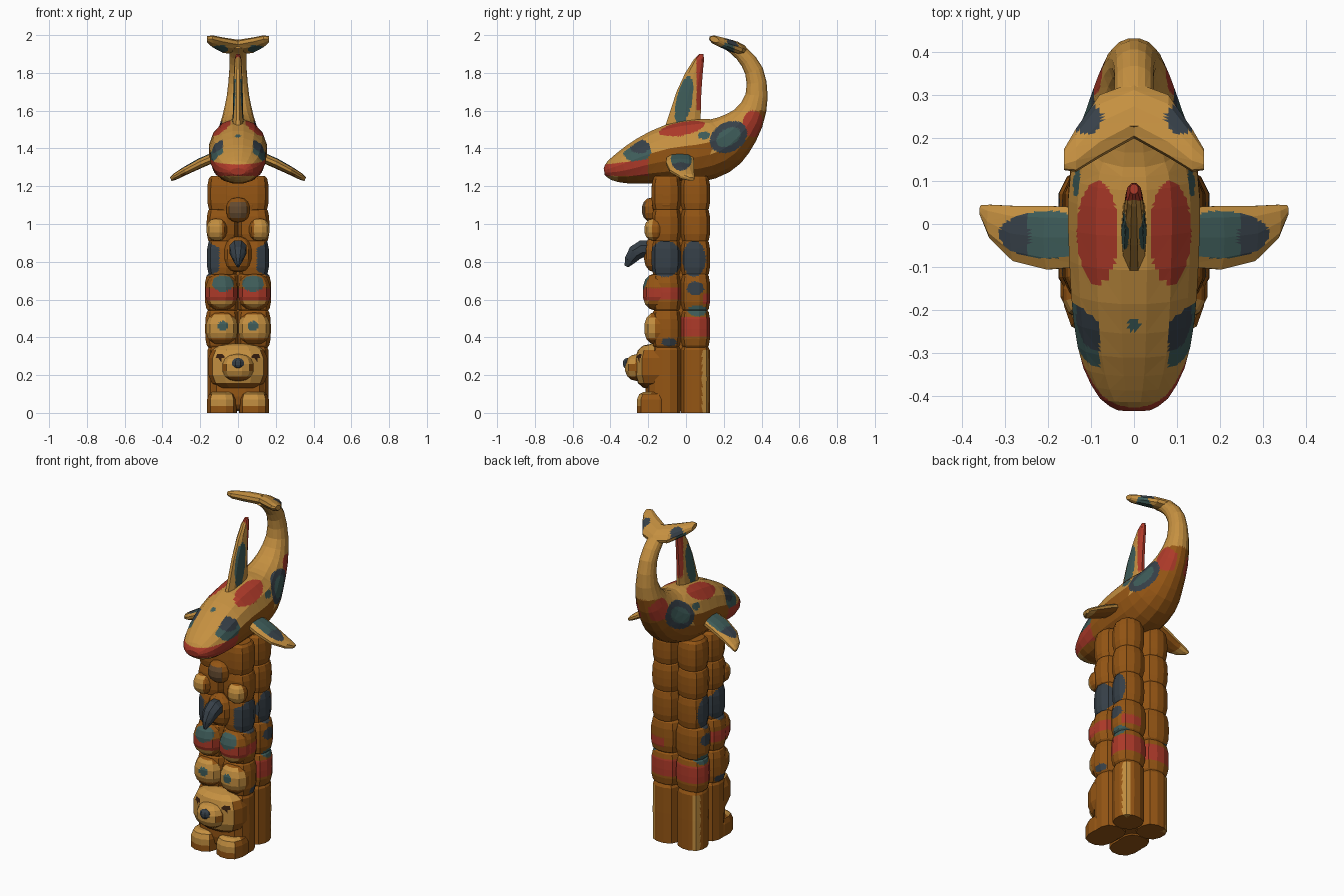
import bpy, bmesh, math
from mathutils import Vector as V

COLORS = [("tan wood", (0.56, 0.28, 0.052)), ("brown wood", (0.30, 0.092, 0.007)),
          ("red paint", (0.42, 0.042, 0.022)), ("teal paint", (0.048, 0.107, 0.1)),
          ("slate paint", (0.038, 0.052, 0.066)), ("dark brown", (0.035, 0.012, 0.004)),
          ("grey brown", (0.13, 0.07, 0.03))]
TAN, BROWN, RED, TEAL, SLATE, DARK, GREY = range(7)
MATS = []
for name, c in COLORS:
    m = bpy.data.materials.new(name)
    m.diffuse_color = (*c, 1)
    MATS.append(m)


def ell(a, b, ca, cb, ra, rb):
    return ((a - ca) / ra) ** 2 + ((b - cb) / rb) ** 2 < 1


def loft(name, rings, paint, n=12, p=2.0, cuts=3):
    """Skin rings of (centre, u axis, v axis), then paint faces by rule."""
    bm = bmesh.new()
    rows = []
    for c, u, v in rings:
        row = []
        for i in range(n):
            a = 2 * math.pi * (i + 0.5) / n
            ca, sa = math.cos(a), math.sin(a)
            k = (abs(ca) ** p + abs(sa) ** p) ** (-1 / p)
            row.append(bm.verts.new(V(c) + V(u) * ca * k + V(v) * sa * k))
        rows.append(row)
    for r, q in zip(rows, rows[1:]):
        for i in range(n):
            j = (i + 1) % n
            bm.faces.new((r[i], r[j], q[j], q[i]))
    for row, ring in ((rows[0], rings[0]), (rows[-1], rings[-1])):
        mid = bm.verts.new(ring[0])
        for i in range(n):
            bm.faces.new((row[i], row[(i + 1) % n], mid))
    bmesh.ops.recalc_face_normals(bm, faces=bm.faces)
    bmesh.ops.triangulate(bm, faces=bm.faces)
    # flat subdivision keeps the facets but gives the paint clean borders
    if callable(paint):
        bmesh.ops.subdivide_edges(bm, edges=bm.edges, cuts=cuts, use_grid_fill=True)
        bm.normal_update()
    for f in bm.faces:
        f.material_index = paint(f.calc_center_median(), f.normal) if callable(paint) else paint
    me = bpy.data.meshes.new(name)
    bm.to_mesh(me)
    bm.free()
    for m in MATS:
        me.materials.append(m)
    ob = bpy.data.objects.new(name, me)
    bpy.context.collection.objects.link(ob)


def stack(name, c, r, profile, paint, n=12, p=2.0):
    """Vertical solid: profile holds (height -1..1, scale) pairs."""
    loft(name, [((c[0], c[1], c[2] + r[2] * h), (r[0] * s, 0, 0), (0, r[1] * s, 0))
                for h, s in profile], paint, n, p)


def blob(name, c, r, paint, n=12, p=2.3, e=0.85):
    angles = [math.pi * (i + 0.2) / 7.4 for i in range(8)]
    stack(name, c, r, [(-math.copysign(abs(math.cos(a)) ** e, math.cos(a)), math.sin(a) ** e)
                       for a in angles], paint, n, p)


LOG = [(-1, 0.75), (-0.85, 0.9), (-0.5, 0.985), (0, 1), (0.5, 0.985), (0.85, 0.9), (1, 0.75)]
BASE = [(-1, 0.97), (0, 0.98), (0.85, 0.97), (1, 0.8)]


# ---- pole: two by two logs, carved in levels
def back_paint(q, n):
    x, y, z = abs(q.x), q.y, q.z
    if z < 0.33 and x > 0.125 and y > 0.085:
        return TAN
    if 0.41 < z < 0.505 and (x > 0.1 or y > 0.08):
        return RED
    if ell(y, z, 0.05, 0.66, 0.045, 0.035) and x > 0.1:
        return SLATE
    if ell(y, z, 0.06, 0.54, 0.05, 0.03) and x > 0.1:
        return TEAL
    if x > 0.1 and ell(y, z, 0.043, 0.815, 0.062, 0.095):
        return SLATE
    if 0.58 < z < 0.63 and y > 0.09 and q.x > 0.06:
        return RED
    return BROWN


def front_paint(q, n):
    x, y, z = abs(q.x), q.y, q.z
    if x > 0.1 and ell(y, z, -0.11, 0.815, 0.09, 0.096):
        return SLATE
    if 0.6 < z < 0.665 and (x > 0.1 or y < -0.15):
        return RED
    if ell(y, z, -0.09, 0.375, 0.04, 0.022) and x > 0.1:
        return SLATE
    return BROWN


LEVELS = [(0, 0.36, 0.082), (0.34, 0.55, 0.092), (0.535, 0.74, 0.094),
          (0.72, 0.92, 0.082), (0.9, 1.085, 0.084), (1.065, 1.255, 0.08)]
stack("pole_core", (0, -0.027, 0.62), (0.1, 0.09, 0.61), [(-1, 1), (1, 1)], BROWN, 12, 4)
for s in (-1, 1):
    for i, (z0, z1, r) in enumerate(LEVELS):
        prof = BASE if i == 0 else LOG
        size = (r, 0.079, (z1 - z0) / 2)
        stack("back_log", (s * 0.083, 0.05, (z0 + z1) / 2), size, prof, back_paint, 12, 2.7)
        stack("front_log", (s * 0.083, -0.104, (z0 + z1) / 2), size, prof, front_paint, 12, 2.7)


# ---- bottom level: bear
def bear_paint(q, n):
    if q.y < -0.12 and ell(abs(q.x), q.z, 0.095, 0.295, 0.02, 0.016):
        return DARK
    return TAN if q.y < -0.16 and n.z > -0.45 and abs(n.x) < 0.8 else BROWN


blob("bear_head", (0, -0.155, 0.245), (0.16, 0.115, 0.122), bear_paint, 14, 2.7, 0.65)
blob("bear_belly", (0, -0.14, 0.13), (0.15, 0.075, 0.12), BROWN, 12, 2.7, 0.65)
blob("bear_snout", (0, -0.25, 0.24), (0.085, 0.075, 0.072), bear_paint)
blob("bear_nose", (0, -0.308, 0.262), (0.034, 0.028, 0.028), SLATE, 8)
for s in (-1, 1):
    stack("bear_foot", (s * 0.085, -0.165, 0.055), (0.079, 0.095, 0.055),
          [(-1, 1), (0.3, 1), (0.8, 0.88), (1, 0.65)],
          lambda q, n: TAN if q.z > 0.035 and q.y < -0.17 and abs(n.x) < 0.5 else BROWN, 12, 2.7)

    # ---- second and third levels: bulging eyes and painted cheeks
    blob("round_eye", (s * 0.086, -0.145, 0.447), (0.086, 0.078, 0.09),
         lambda q, n: TEAL if q.y < -0.15 and ell(abs(q.x), q.z, 0.08, 0.46, 0.027, 0.026)
         else TAN if n.y < -0.35 and 0.4 < q.z < 0.52 else BROWN)
    blob("painted_cheek", (s * 0.087, -0.148, 0.64), (0.088, 0.084, 0.1),
         lambda q, n: TEAL if q.y < -0.16 and ell(abs(q.x), q.z, 0.08, 0.685, 0.058, 0.042)
         else RED if 0.595 < q.z < 0.66 else TAN if q.z < 0.595 and q.y < -0.2 else BROWN)

    # ---- fifth level: paws below the muzzle
    blob("top_paw", (s * 0.112, -0.165, 0.97), (0.056, 0.057, 0.06),
         lambda q, n: TAN if n.y < -0.3 and abs(q.x) > 0.085 else BROWN)

# ---- fourth level: hooked beak
blob("beak_brow", (0, -0.165, 0.84), (0.075, 0.06, 0.095), BROWN)
loft("beak", [((0, -0.19, 0.867), (0.045, 0, 0), (0, 0, 0.05)),
              ((0, -0.235, 0.868), (0.05, 0, 0), (0, -0.01, 0.048)),
              ((0, -0.272, 0.845), (0.042, 0, 0), (0, -0.026, 0.036)),
              ((0, -0.298, 0.808), (0.026, 0, 0), (0, -0.026, 0.018)),
              ((0, -0.316, 0.775), (0.007, 0, 0), (0, -0.01, 0.005))], SLATE, 8)

# ---- fifth level: head with round muzzle
stack("top_head", (0, -0.105, 1.15), (0.163, 0.078, 0.1), LOG, BROWN, 14, 3)
blob("top_muzzle", (0, -0.172, 1.075), (0.064, 0.063, 0.066),
     lambda q, n: GREY if n.y < -0.72 else BROWN)


# ---- whale body
def whale_paint(q, n):
    x, y, z = abs(q.x), q.y, q.z
    dy, dz = y - 0.225, z - 1.46
    a, b = 0.87 * dy + 0.5 * dz, -0.5 * dy + 0.87 * dz
    if z > 1.4 and ell(x, y, 0, -0.235, 0.015, 0.015):
        return TEAL
    if y < -0.2 and 1.255 < z < 1.315 + 0.12 * (y + 0.43):
        return RED
    if x > 0.08 and ell(y, z, -0.26, 1.39, 0.075, 0.062):
        return SLATE if ell(y, z, -0.245, 1.415, 0.055, 0.04) else TEAL
    if z > 1.45 and ell(x, y, 0.085, -0.02, 0.048, 0.12):
        return RED
    if x > 0.035 and ell(a, b, 0, 0, 0.105, 0.078):
        return TEAL if ell(a, b, 0, 0, 0.07, 0.045) else SLATE
    if x > 0.03 and ell(y, z, 0.355, 1.53, 0.055, 0.07):
        return RED
    if x > 0.03 and ell(y, z, 0.095, 1.47, 0.032, 0.02):
        return TEAL
    if z < 1.6 and n.z < 0.05 and y > -0.36:
        return BROWN
    return TAN


# y, z, half height, half width along the spine
SPINE = [V(p) for p in [
    (-0.433, 1.278, 0.018, 0.04), (-0.405, 1.283, 0.052, 0.08), (-0.33, 1.30, 0.09, 0.12),
    (-0.22, 1.335, 0.127, 0.143), (-0.08, 1.37, 0.16, 0.153), (0.06, 1.387, 0.168, 0.156),
    (0.17, 1.415, 0.155, 0.142), (0.25, 1.47, 0.127, 0.113), (0.33, 1.56, 0.088, 0.085),
    (0.374, 1.68, 0.06, 0.06), (0.36, 1.81, 0.05, 0.047), (0.295, 1.902, 0.04, 0.046),
    (0.215, 1.953, 0.028, 0.045)]]
fine = []
for i in range(len(SPINE) - 1):
    a, b, c, d = (SPINE[min(max(j, 0), len(SPINE) - 1)] for j in range(i - 1, i + 3))
    fine += [b, (9 * (b + c) - a - d) / 16]
fine.append(SPINE[-1])
rings = []
for i, (y, z, h, w) in enumerate(fine):
    a, b = fine[max(i - 1, 0)], fine[min(i + 1, len(fine) - 1)]
    t = V((0, b[0] - a[0], b[1] - a[1])).normalized()
    rings.append(((0, y, z), (w, 0, 0), (0, -t.z * h, t.y * h)))
loft("whale_body", rings, whale_paint, 16, 2.1, 5)


# ---- dorsal fin: z, front y, back y, half thickness
def dorsal_paint(q, n):
    mid = -0.01 + 0.18 * (q.z - 1.65)
    if ell(q.y, q.z, mid, 1.65, 0.042, 0.13):
        return TEAL
    return RED if q.y > 0.055 and q.z > 1.6 else TAN


loft("dorsal_fin", [((0, (f + k) / 2, z), (0, (k - f) / 2, 0), (t, 0, 0)) for z, f, k, t in
     [(1.47, -0.13, 0.08, 0.034), (1.57, -0.095, 0.08, 0.028), (1.7, -0.052, 0.083, 0.025),
      (1.8, -0.005, 0.09, 0.022), (1.87, 0.04, 0.096, 0.018), (1.9, 0.07, 0.093, 0.01)]],
     dorsal_paint, 10, 2.4, 5)


# ---- side flippers and tail flukes, mirrored
def flipper_paint(q, n):
    x = abs(q.x)
    if n.z > 0.2 and ell(x, q.y, 0.2, -0.025, 0.115, 0.055):
        return SLATE if x > 0.245 else TEAL
    return TAN if n.z > 0 or x > 0.3 or q.y < -0.07 else BROWN


def fluke_paint(q, n):
    if n.z > 0 and ell(abs(q.x), q.y, 0.11, 0.245, 0.036, 0.036):
        return SLATE
    if n.z <= 0 and ell(abs(q.x), q.y, 0.1, 0.21, 0.045, 0.045):
        return TEAL
    return TAN


for s in (-1, 1):
    loft("flipper", [((s * x, y, z), (0, c, 0), (s * t * 0.45, 0, t)) for x, y, z, c, t in
         [(0.1, -0.03, 1.365, 0.07, 0.024), (0.2, -0.032, 1.322, 0.076, 0.024),
          (0.28, -0.022, 1.281, 0.066, 0.02), (0.335, 0.006, 1.25, 0.04, 0.016),
          (0.356, 0.03, 1.237, 0.014, 0.009)]], flipper_paint, 10, 2.4, 5)
    loft("tail_fluke", [((s * x, y, z), (0, c, -0.38 * c), (0, 0.3 * t, t)) for x, y, z, c, t in
         [(0, 0.265, 1.935, 0.065, 0.03), (0.08, 0.228, 1.947, 0.073, 0.029),
          (0.135, 0.172, 1.967, 0.05, 0.024), (0.163, 0.15, 1.977, 0.024, 0.014)]],
         fluke_paint, 10, 2.2, 5)
